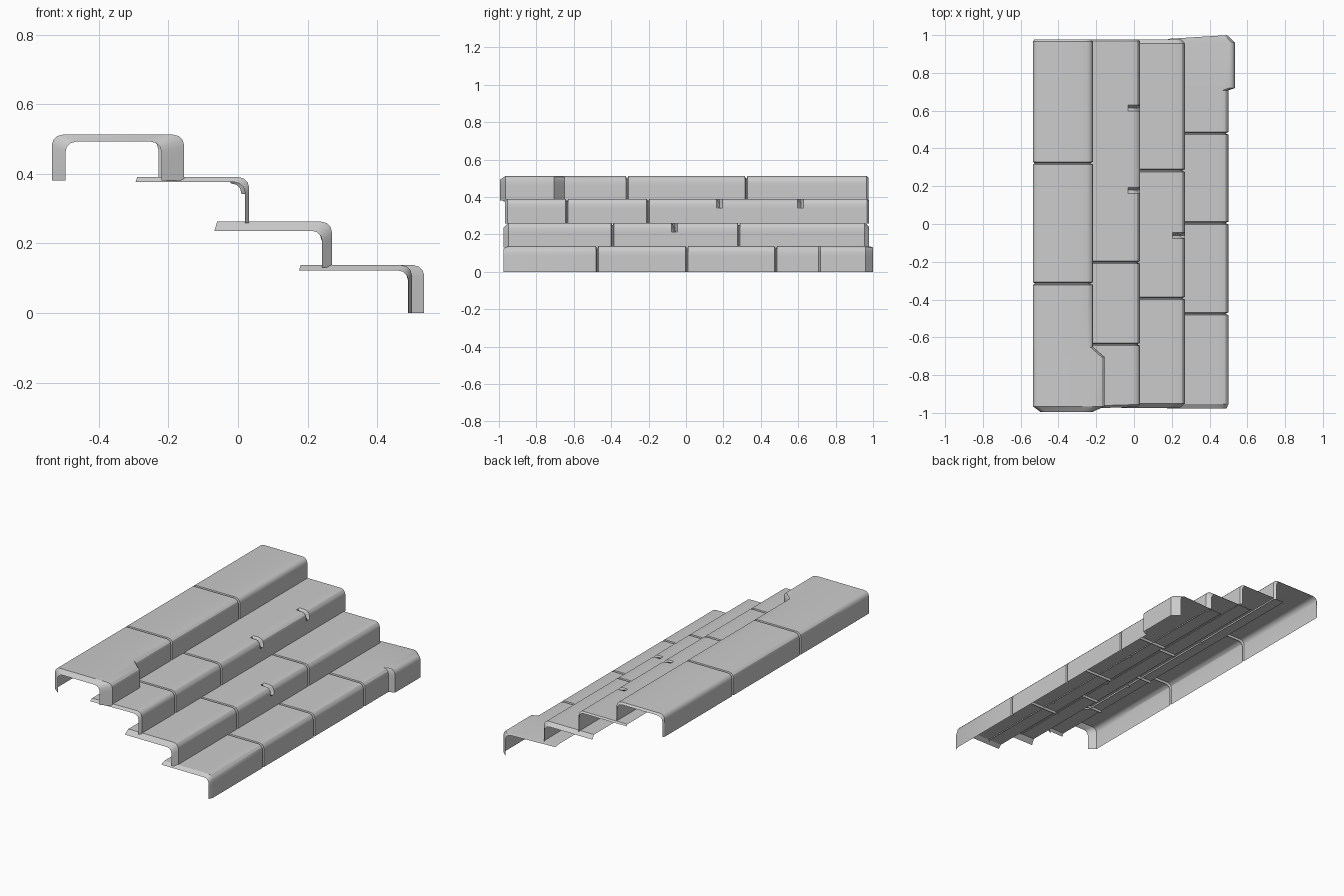
import bpy
import math

if "Cube" in bpy.data.objects:
    bpy.data.objects.remove(bpy.data.objects["Cube"])

R = 0.03  # nosing radius


def profile(xb, xf, zt, zb, ix, iz, notch, back_riser):
    """Open cross-section of a step, running from back to front."""
    pts = []
    top, front = zt - iz, xf - ix
    if back_riser:
        back = xb + ix * 0.6
        pts += [(back, zb)]
        for k in range(4):
            a = math.pi - k * math.pi / 6
            pts.append((back + R + R * math.cos(a), top - R + R * math.sin(a)))
    else:
        pts.append((xb - iz * 0.3, top))
    pts.append((front - 0.065, top))
    for k in range(4):
        a = math.pi / 2 - k * math.pi / 6
        pts.append((front - R + R * math.cos(a) - notch,
                    top - R + R * math.sin(a) - notch * 0.8))
    pts += [(front, top - 0.05), (front, zb)]
    return pts


def step(name, xb, xf, zt, zb, near, far, joints, chips=(), bulge=None, back_riser=False):
    """near / far: (outer y, end y, end x inset, end z inset, skew of the end)."""
    secs = []  # y, front x, x inset, z inset, notch, skew

    def front_at(y):
        return bulge[2] if bulge and bulge[0] <= y <= bulge[1] else xf

    def add(y, ix=0, iz=0, notch=0, skew=0):
        secs.append((y, front_at(y), ix, iz, notch, skew))

    # chamfered ends
    for outer, end, ix, iz, skew in (near, far):
        add(outer, skew=skew)
        add(end, ix, iz, skew=skew)
    # grooves between the blocks
    for y in joints:
        add(y - 0.007)
        add(y - 0.002, 0.012, 0.012)
        add(y + 0.002, 0.012, 0.012)
        add(y + 0.007)
    # chipped nosing
    for y, depth in chips:
        add(y - 0.018)
        add(y, notch=depth)
        add(y + 0.014)
    # sloping shoulder where a block juts out
    if bulge:
        secs.append((bulge[3], xf, 0, 0, 0, 0))
        add(bulge[0] if bulge[3] < bulge[0] else bulge[1])
    secs.sort(key=lambda s: s[0])

    verts, faces = [], []
    for y, fx, ix, iz, notch, skew in secs:
        pts = profile(xb, fx, zt, zb, ix, iz, notch, back_riser)
        n = len(pts)
        for x, z in pts:
            t = min(1, max(0, (xf - x) / (xf - xb)))
            verts.append((x, y + skew * t, z))
    for j in range(len(secs) - 1):
        for i in range(n - 1):
            a = j * n + i
            faces.append((a, a + 1, a + n + 1, a + n))
    me = bpy.data.meshes.new(name)
    me.from_pydata(verts, [], faces)
    me.update()
    ob = bpy.data.objects.new(name, me)
    bpy.context.collection.objects.link(ob)
    bpy.context.view_layer.objects.active = ob
    ob.select_set(True)
    bpy.ops.object.shade_smooth_by_angle(angle=math.radians(30))
    ob.select_set(False)


# four overlapping stone steps, bottom to top
step("bottom_step", 0.18, 0.50, 0.137, 0.0,
     (-0.953, -0.977, 0.01, 0.015, 0), (0.96, 1.0, 0.042, 0.004, -0.02),
     (-0.475, 0.005, 0.48), bulge=(0.72, 1.1, 0.535, 0.708))
step("second_step", -0.06, 0.27, 0.262, 0.13,
     (-0.95, -0.975, 0.028, 0.026, 0), (0.955, 0.978, 0.02, 0.02, 0),
     (-0.393, 0.283), chips=((-0.06, 0.03),))
step("third_step", -0.29, 0.032, 0.39, 0.258,
     (-0.955, -0.968, 0.012, 0.014, -0.01), (0.968, 0.978, 0.01, 0.008, 0),
     (-0.637, -0.203), chips=((0.18, 0.022), (0.615, 0.022)))
step("top_step", -0.535, -0.217, 0.512, 0.38,
     (-0.965, -0.995, 0.065, 0.02, 0), (0.965, 0.977, 0.012, 0.01, 0),
     (-0.315, 0.322), bulge=(-1.1, -0.705, -0.155, -0.65), back_riser=True)
